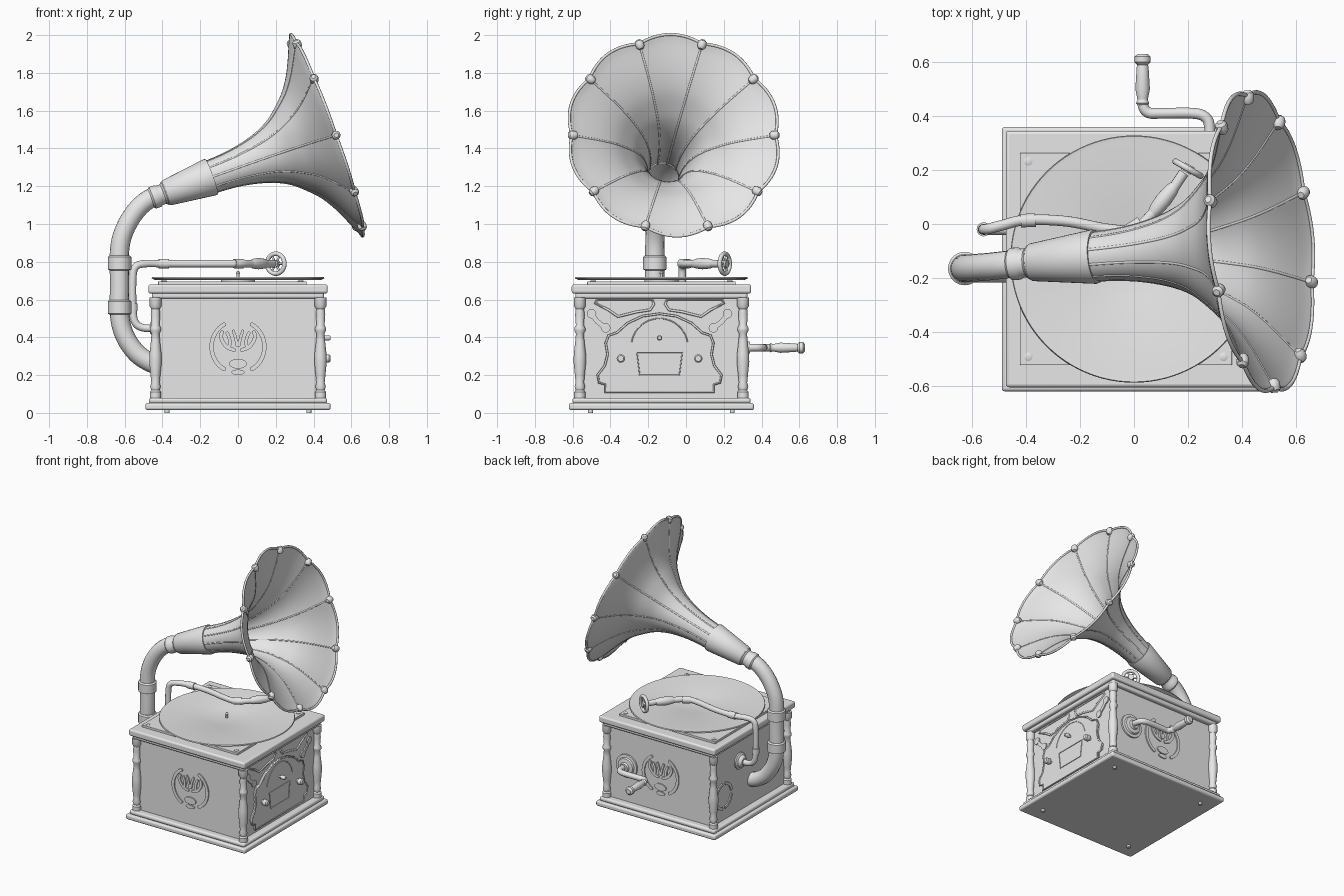
import bpy, bmesh, math
from mathutils import Vector, Matrix

if "Cube" in bpy.data.objects:
    bpy.data.objects.remove(bpy.data.objects["Cube"])

grey = bpy.data.materials.new("plain_grey")
grey.use_nodes = True
grey.diffuse_color = (0.8, 0.8, 0.8, 1)
grey.node_tree.nodes["Principled BSDF"].inputs["Base Color"].default_value = (0.8, 0.8, 0.8, 1)
CY = -0.13  # cabinet centre on y


def add(name, mesh, matrix=Matrix(), angle=35):
    mesh.materials.clear()
    mesh.materials.append(grey)
    mesh.shade_smooth()
    mesh.set_sharp_from_angle(angle=math.radians(angle))
    ob = bpy.data.objects.new(name, mesh)
    ob.matrix_world = matrix
    bpy.context.scene.collection.objects.link(ob)
    return ob


def from_bmesh(name, bm, matrix=Matrix(), angle=35):
    bmesh.ops.recalc_face_normals(bm, faces=bm.faces)
    mesh = bpy.data.meshes.new(name)
    bm.to_mesh(mesh)
    bm.free()
    return add(name, mesh, matrix, angle)


def box(name, half, z0, z1, x=0, bevel=0.012):
    bm = bmesh.new()
    bmesh.ops.create_cube(bm, size=1)
    bmesh.ops.scale(bm, vec=(2 * half, 2 * half, z1 - z0), verts=bm.verts)
    ob = from_bmesh(name, bm, Matrix.Translation((x, CY, (z0 + z1) / 2)))
    if bevel:
        mod = ob.modifiers.new("bevel", "BEVEL")
        mod.width, mod.segments = bevel, 3


def lathe(name, profile, loc=(0, 0, 0), axis=(0, 0, 1), segs=32, radius=None, cap=True):
    """Turned part: profile is (radius, height) along the axis."""
    bm = bmesh.new()
    rings = []
    for r, h in profile:
        ring = []
        for i in range(segs):
            t = 2 * math.pi * i / segs
            rr = radius(t, r) if radius else r
            ring.append(bm.verts.new((rr * math.cos(t), rr * math.sin(t), h)))
        rings.append(ring)
    for a, b in zip(rings, rings[1:]):
        for i in range(segs):
            j = (i + 1) % segs
            bm.faces.new((a[i], a[j], b[j], b[i]))
    if cap:
        bm.faces.new(rings[0])
        bm.faces.new(rings[-1])
    if isinstance(axis, Matrix):
        m = axis
    else:
        m = Matrix.Translation(loc) @ Vector(axis).to_track_quat("Z", "Y").to_matrix().to_4x4()
    return from_bmesh(name, bm, m)


def spline(pts, n=6):
    """Catmull-Rom points through pts."""
    p = [Vector(q) for q in pts]
    p = [2 * p[0] - p[1]] + p + [2 * p[-1] - p[-2]]
    out = []
    for a, b, c, d in zip(p, p[1:], p[2:], p[3:]):
        for k in range(n):
            t = k / n
            out.append(0.5 * (2 * b + (c - a) * t + (2 * a - 5 * b + 4 * c - d) * t * t
                              + (3 * b - a - 3 * c + d) * t ** 3))
    return out + [p[-2]]


def tube(name, pts, r, closed=False, matrix=Matrix(), res=4):
    cu = bpy.data.curves.new(name, "CURVE")
    cu.dimensions, cu.bevel_depth, cu.bevel_resolution = "3D", r, res
    cu.use_fill_caps = not closed
    sp = cu.splines.new("POLY")
    sp.points.add(len(pts) - 1)
    for p, q in zip(sp.points, pts):
        p.co = (*q, 1)
    sp.use_cyclic_u = closed
    tmp = bpy.data.objects.new(name + "_path", cu)
    bpy.context.scene.collection.objects.link(tmp)
    bpy.context.view_layer.update()
    mesh = bpy.data.meshes.new_from_object(tmp.evaluated_get(bpy.context.evaluated_depsgraph_get()))
    bpy.data.objects.remove(tmp)
    return add(name, mesh, matrix, 50)


def face_frame(right, normal, origin):
    r, n = Vector(right), Vector(normal)
    m = Matrix((r, (0, 0, 1), n)).transposed().to_4x4()
    return Matrix.Translation(origin) @ m


def plate(name, outline, matrix, thick=0.008):
    bm = bmesh.new()
    f = bm.faces.new([bm.verts.new((p[0], p[1], 0)) for p in outline])
    top = bmesh.ops.extrude_face_region(bm, geom=[f])["geom"]
    bmesh.ops.translate(bm, vec=(0, 0, thick), verts=[v for v in top if isinstance(v, bmesh.types.BMVert)])
    return from_bmesh(name, bm, matrix)


def stroke(name, pts, width, matrix):
    """Flat raised band following a path, narrow at both tips."""
    p = spline([(a, b, 0) for a, b in pts])
    left, right = [], []
    for i, q in enumerate(p):
        d = (p[min(i + 1, len(p) - 1)] - p[max(i - 1, 0)]).normalized()
        w = width / 2 * (0.55 if i in (0, len(p) - 1) else 1)
        side = Vector((-d.y, d.x, 0)) * w
        left.append(q + side)
        right.append(q - side)
    plate(name, left + right[::-1], matrix)


def arc(r, a0, a1, n=8):
    return [(r * math.cos(math.radians(a0 + (a1 - a0) * i / n)),
             r * math.sin(math.radians(a0 + (a1 - a0) * i / n))) for i in range(n + 1)]


# Cabinet
box("base_lower", 0.49, 0.015, 0.052)
box("base_upper", 0.472, 0.05, 0.08)
box("cabinet_body", 0.425, 0.07, 0.62, bevel=0)
box("lid_lower", 0.455, 0.605, 0.64)
box("lid_upper", 0.475, 0.632, 0.68)
box("deck_board", 0.393, 0.67, 0.696, x=-0.03, bevel=0.003)
column = [(.03, .07), (.03, .11), (.022, .12), (.028, .14), (.022, .16), (.026, .2), (.033, .27), (.032, .31),
          (.024, .38), (.021, .42), (.029, .435), (.029, .45), (.021, .465), (.025, .52), (.022, .55), (.031, .565), (.031, .61)]
for sx in (-1, 1):
    for sy in (-1, 1):
        lathe("corner_column", column, (sx * 0.437, CY + sy * 0.432, 0), segs=20)
        lathe("foot", [(.013, 0), (.013, .02)], (sx * 0.375, CY + sy * 0.375, 0), segs=16)
        lathe("deck_screw", [(.016, 0), (.016, .004), (.009, .007)], (-0.03 + sx * 0.362, CY + sy * 0.362, 0.695), segs=16)

# Turntable
lathe("platter_hub", [(.09, .69), (.09, .706)], (0, CY, 0))
lathe("record", [(.44, .704), (.458, .712), (.455, .719), (.44, .717), (.15, .714), (.14, .711)], (0, CY, 0), segs=96)
lathe("spindle", [(.008, .71), (.008, .735), (.011, .74), (.004, .752)], (0, CY, 0), segs=16)

# Carved medallions on front and back
for right, normal, y in (((1, 0, 0), (0, -1, 0), CY - 0.425), ((-1, 0, 0), (0, 1, 0), CY + 0.425)):
    m = face_frame(right, normal, (0, y, 0.35))
    for s in (-1, 1):
        stroke("medallion_arc", [(s * a, b) for a, b in arc(0.14, -62, 62)], 0.022, m)
        stroke("medallion_leaf", [(s * .012, -.02), (s * .06, 0), (s * .09, .05), (s * .08, .085)], 0.02, m)
        stroke("medallion_leaf", [(s * .045, .0), (s * .045, .04), (s * .06, .08)], 0.018, m)
        stroke("medallion_leaf", [(s * .004, .0), (s * .014, .05), (s * .028, .09)], 0.016, m)
    plate("medallion_seed", [(a, b * .55 - .09) for a, b in arc(.047, 0, 345, 23)], m)
    plate("medallion_drop", [(a, b * .4 - .135) for a, b in arc(.035, 0, 345, 23)], m)

# Ornamental door on the +x side
door = face_frame((0, 1, 0), (1, 0, 0), (0.425, CY - 0.01, 0))
half = [(0, .525), (.09, .512), (.17, .475), (.225, .425), (.27, .41), (.285, .37), (.275, .31),
        (.29, .25), (.328, .2), (.32, .16), (.287, .15), (.287, .11)]
outline = half + [(-a, b) for a, b in half[:0:-1]]
plate("door_panel", outline, door, 0.014)
tube("door_trim", [(a, b, 0.014) for a, b in outline], 0.006, True, door, 2)
tube("door_arc", [(a, b + .35, .014) for a, b in arc(.15, 10, 170, 20)], 0.003, False, door, 1)
tube("door_tray", [(-.12, .32, .014), (.12, .32, .014), (.105, .2, .014), (-.105, .2, .014)], 0.004, True, door, 1)
for a, b, r in ((-.205, .288, .022), (.205, .288, .022), (0, .397, .014)):
    lathe("door_knob", [(r * .5, 0), (r * .5, .025), (r, .03), (r, .056), (r * .7, .064)],
          door @ Vector((a, b, 0)), (1, 0, 0), 20)
for s in (-1, 1):
    loop = [(.04, .602), (.33, .602), (.34, .58), (.27, .545), (.22, .51), (.12, .535), (.05, .545), (.03, .575)]
    tube("fret_loop", [(s * a, b, 0) for a, b in loop], 0.007, True, door, 2)
    stroke("fret_bone", [(s * .36, .525), (s * .33, .485), (s * .285, .45)], 0.026, door)
    for a, b in ((.36, .525), (.285, .45)):
        plate("fret_bone_end", [(s * a + p, b + q) for p, q in arc(.025, 0, 340, 17)], door, 0.009)

# Ring vent on the -x side
vent = face_frame((0, -1, 0), (-1, 0, 0), (-0.425, 0.17, 0.26))
for k in range(4):
    stroke("vent_ring", arc(0.09, k * 90 + 8, k * 90 + 82), 0.02, vent)

# Horn: a lobed trumpet on a tilted axis
C = Vector((0.47, -0.065, 1.47))
n = Vector((0.937, 0.085, 0.337)).normalized()
h = Vector((0, 0, 1)).cross(n).normalized()
v = n.cross(h)
horn_m = Matrix.Translation(C) @ Matrix((h, v, n)).transposed().to_4x4()
profile = [(q.x, q.y) for q in spline([(.086, -.68), (.092, -.57), (.106, -.47), (.135, -.36), (.178, -.27), (.235, -.2),
                                       (.295, -.14), (.368, -.09), (.445, -.05), (.51, -.02), (.545, 0)], 3)]


def lobed(t, r):
    return r + 0.026 * (r / 0.545) ** 3 * (abs(math.sin(5 * t)) - 0.15)


horn = lathe("horn", profile, axis=horn_m, segs=160, radius=lobed, cap=False)
mod = horn.modifiers.new("wall", "SOLIDIFY")
mod.thickness, mod.offset = 0.006, 0
rim = [2 * math.pi * i / 160 for i in range(160)]
tube("horn_rim", [(lobed(t, .545) * math.cos(t), lobed(t, .545) * math.sin(t), 0) for t in rim], 0.008, True, horn_m, 2)
for k in range(10):
    t = k * math.pi / 5
    d = Vector((math.cos(t), math.sin(t), 0))
    tube("horn_rib", [d * lobed(t, r) + Vector((0, 0, z)) for r, z in profile], 0.006, False, horn_m, 2)
    lathe("rim_knob", [(.012, -.03), (.022, -.018), (.024, 0), (.022, .012), (.012, .022)],
          horn_m @ (d * 0.54), horn_m.to_3x3() @ d, 14)
lathe("horn_collar", [(.066, -.91), (.07, -.905), (.101, -.66), (.099, -.65), (.086, -.65)], axis=horn_m, cap=False)
lathe("throat_ring", [(.05, -.995), (.06, -.985), (.06, -.955), (.054, -.945), (.054, -.925), (.064, -.915), (.064, -.9)], axis=horn_m)

# Elbow pipe
s0, s1 = C - 0.9 * n, C - 1.0 * n
tube("elbow_pipe", spline([(-.42, -.165, .255), (-.47, -.165, .27), (-.54, -.165, .32), (-.6, -.165, .41), (-.627, -.165, .52),
                           (-.627, -.165, .68), (-.627, -.165, .86), (-.6, -.163, .97), (-.54, -.158, 1.07), s1, s0]), 0.051, res=6)
for z in (.52, .755):
    lathe("pipe_sleeve", [(.053, z), (.062, z + .005), (.062, z + .07), (.053, z + .078)], (-.627, -.165, 0))

# Tone arm and sound box
tube("tone_arm", spline([(-.42, -.02, .45), (-.5, -.02, .45), (-.545, -.02, .48), (-.557, -.02, .56), (-.557, -.02, .72),
                         (-.54, -.018, .775), (-.49, -.005, .79), (-.4, .015, .79), (-.25, .01, .79), (-.1, -.018, .79),
                         (0, -.02, .79), (.07, .04, .79), (.13, .11, .79), (.185, .19, .79)]), 0.02, res=4)
lathe("arm_flange", [(.06, 0), (.06, .01), (.045, .018), (.04, .03), (.028, .04)], (-.425, -.02, .45), (-1, 0, 0))
lathe("arm_clip", [(.026, 0), (.026, .04)], (-.557, -.02, .54), segs=20)
lathe("arm_sleeve", [(.025, 0), (.025, .055)], (-.42, .012, .79), (1, .05, 0), 20)
lathe("arm_sleeve", [(.025, 0), (.025, .055)], (-.02, -.025, .79), (.8, .5, 0), 20)
lathe("arm_grip", [(.02, 0), (.026, .02), (.03, .06), (.026, .11), (.02, .13)], (.07, .04, .79), (.6, .75, 0), 20)
sound = Matrix.Translation((.2, .205, .79)) @ Vector((.5, .87, 0)).to_track_quat("Z", "Y").to_matrix().to_4x4()
tube("sound_box_ring", [(a, b, 0) for a, b in arc(.053, 0, 350, 35)], 0.012, True, sound, 3)
lathe("sound_box_hub", [(.02, -.015), (.02, .015)], axis=sound, segs=20)
for k in range(3):
    x, y = math.cos(k * math.pi / 3) * .05, math.sin(k * math.pi / 3) * .05
    tube("sound_box_spoke", [(-x, -y, 0), (x, y, 0)], 0.006, False, sound, 2)

# Winding crank on the back
lathe("crank_flange", [(.085, 0), (.085, .012), (.065, .014), (.06, .026), (.035, .03), (.03, .045)], (.275, CY + .425, .345), (0, 1, 0))
tube("crank_arm", spline([(.28, .29, .345), (.28, .36, .345), (.265, .395, .345), (.22, .41, .345), (.1, .41, .345),
                          (.055, .412, .345), (.035, .435, .345), (.032, .48, .345)]), 0.02)
lathe("crank_handle", [(.018, 0), (.025, .008), (.019, .02), (.027, .06), (.022, .14), (.02, .15), (.03, .16), (.03, .18), (.018, .19)],
      (.032, .44, .345), (0, 1, 0), 24)
